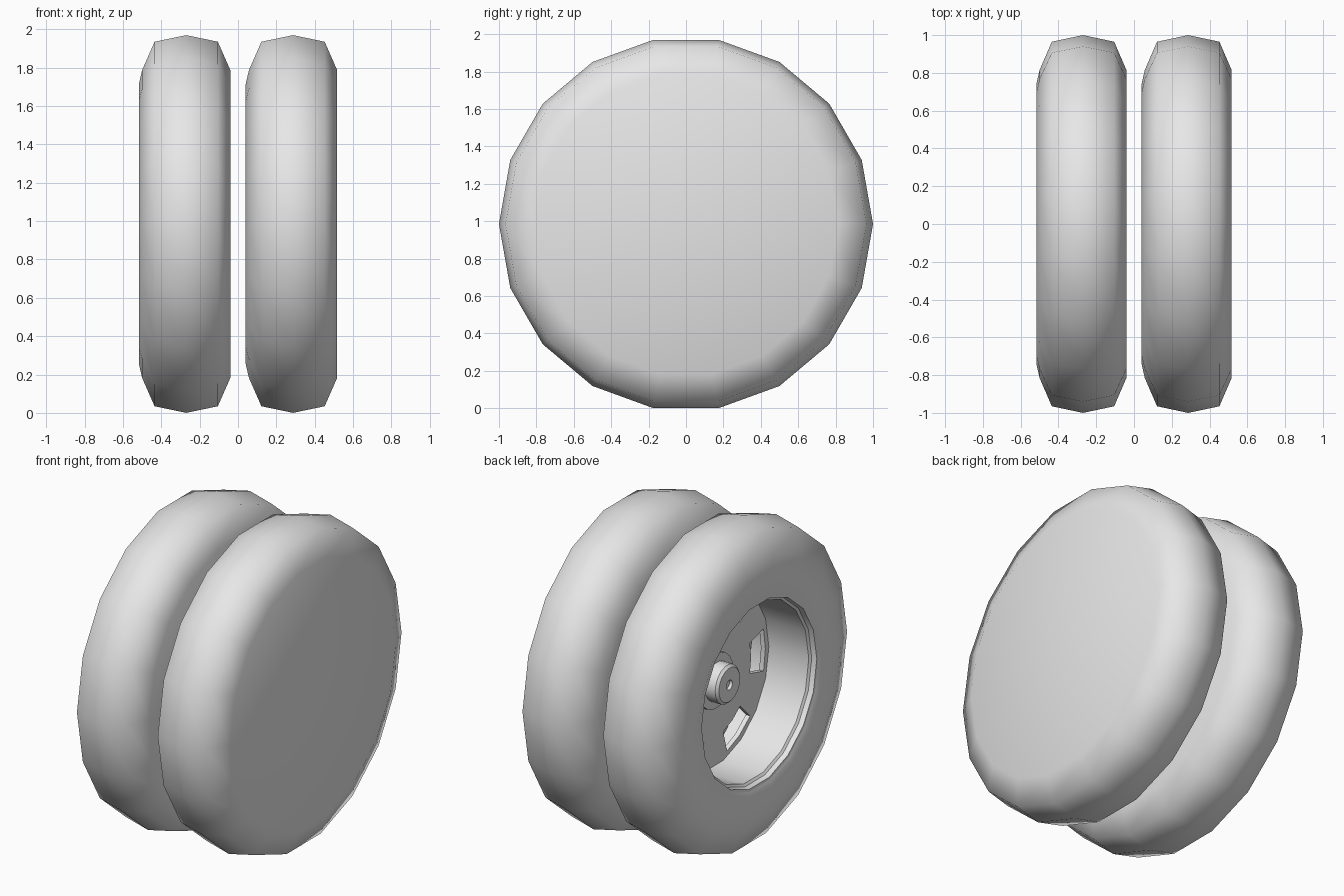
import bpy
import bmesh
import math

cube = bpy.data.objects.get("Cube")
if cube:
    bpy.data.objects.remove(cube)

SIDES = 18
AXLE_Z = 0.985
SPACING = 0.557

grey = bpy.data.materials.new("light grey")
grey.use_nodes = True
grey.diffuse_color = (0.8, 0.8, 0.8, 1)
grey.node_tree.nodes["Principled BSDF"].inputs["Base Color"].default_value = (0.8, 0.8, 0.8, 1)


def point(x, radius, angle):
    return (x, radius * math.cos(angle), radius * math.sin(angle))


def finish(bm, name, smooth_angle):
    """Turn the bmesh into a shaded object on the axle line."""
    bmesh.ops.remove_doubles(bm, verts=bm.verts, dist=0.0001)
    bmesh.ops.recalc_face_normals(bm, faces=bm.faces)
    mesh = bpy.data.meshes.new(name)
    bm.to_mesh(mesh)
    bm.free()
    mesh.materials.append(grey)
    obj = bpy.data.objects.new(name, mesh)
    obj.location.z = AXLE_Z
    bpy.context.collection.objects.link(obj)
    bpy.ops.object.select_all(action='DESELECT')
    obj.select_set(True)
    bpy.context.view_layer.objects.active = obj
    bpy.ops.object.shade_smooth_by_angle(angle=math.radians(smooth_angle))
    return obj


def lathe(name, profile, smooth_angle):
    """Spin a closed (x, radius) outline around the axle."""
    bm = bmesh.new()
    rings = [[bm.verts.new(point(x, r, math.tau * i / SIDES)) for i in range(SIDES)]
             for x, r in profile]
    for k, ring in enumerate(rings):
        nxt = rings[(k + 1) % len(rings)]
        if profile[k][1] == 0 and profile[(k + 1) % len(rings)][1] == 0:
            continue
        for i in range(SIDES):
            j = (i + 1) % SIDES
            bm.faces.new((ring[i], ring[j], nxt[j], nxt[i]))
    bmesh.ops.dissolve_degenerate(bm, dist=0.0001, edges=bm.edges)
    return finish(bm, name, smooth_angle)


def wheel_disc():
    """Flat disc with six windows, thickened."""
    bm = bmesh.new()
    radii = (0.1, 0.37, 0.51, 0.565)
    count = 24
    grid = [[bm.verts.new(point(-0.19, r, math.tau * (i - 1) / count)) for i in range(count)]
            for r in radii]
    for k in range(len(radii) - 1):
        for i in range(count):
            if k == 1 and i % 4 < 2:
                continue
            j = (i + 1) % count
            bm.faces.new((grid[k][i], grid[k][j], grid[k + 1][j], grid[k + 1][i]))
    solid = bmesh.ops.extrude_face_region(bm, geom=bm.faces[:], use_keep_orig=True)
    moved = [g for g in solid["geom"] if isinstance(g, bmesh.types.BMVert)]
    bmesh.ops.translate(bm, verts=moved, vec=(0.03, 0, 0))
    return finish(bm, "wheel_disc", 30)


# Tyre with its closed inner side
tyre = lathe("tyre", [
    (-0.50, 0.57), (-0.515, 0.61), (-0.517, 0.74), (-0.50, 0.815), (-0.435, 0.965),
    (-0.27, 1.0), (-0.105, 0.965), (-0.04, 0.815), (-0.04, 0),
    (-0.06, 0), (-0.06, 0.57)], 60)

# Rim lip and barrel
rim = lathe("rim", [
    (-0.49, 0.59), (-0.505, 0.585), (-0.505, 0.567), (-0.475, 0.56), (-0.465, 0.545),
    (-0.07, 0.545), (-0.07, 0.575), (-0.47, 0.575)], 35)

# Hub with flange, cap and small centre hole
hub = lathe("hub", [
    (-0.16, 0), (-0.16, 0.17), (-0.21, 0.17), (-0.215, 0.12), (-0.285, 0.12),
    (-0.30, 0.105), (-0.30, 0.03), (-0.28, 0.03), (-0.28, 0)], 35)

disc = wheel_disc()

# Second wheel of the pair
for part in (tyre, rim, hub, disc):
    twin = part.copy()
    twin.name = "left_" + part.name
    part.name = "right_" + part.name
    twin.location.x = SPACING
    bpy.context.collection.objects.link(twin)
